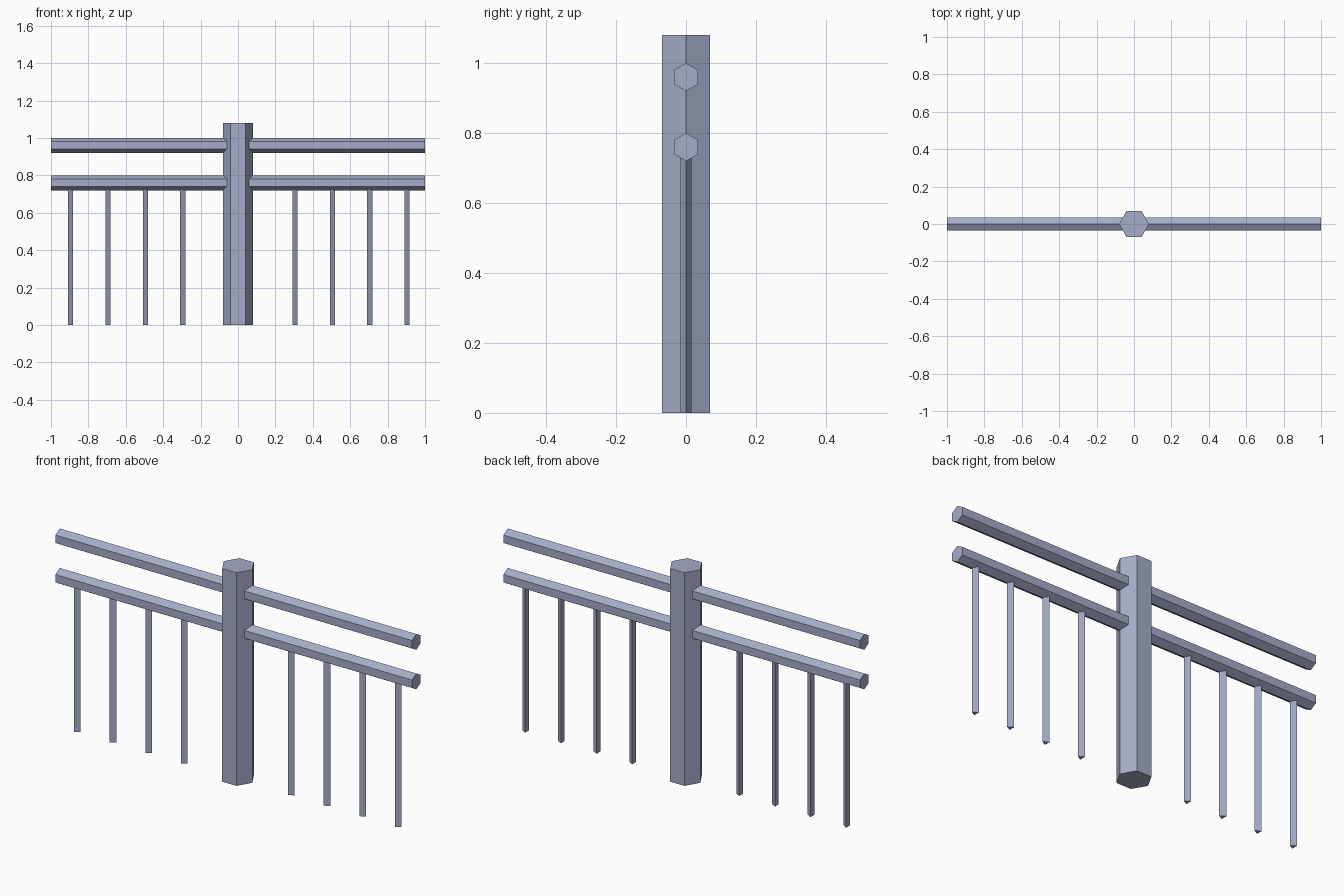
import bpy
import math

if "Cube" in bpy.data.objects:
    bpy.data.objects.remove(bpy.data.objects["Cube"])

paint = bpy.data.materials.new("blue_grey_paint")
paint.diffuse_color = (0.38, 0.41, 0.58, 1.0)
paint.use_nodes = True
paint.node_tree.nodes["Principled BSDF"].inputs["Base Color"].default_value = paint.diffuse_color


def prism(name, sides, radius, length, location, rotation=(0, 0, 0), first_angle=0.0):
    """Flat-faced prism along local z, with a corner at first_angle."""
    ring = [(radius * math.cos(first_angle + 2 * math.pi * i / sides),
             radius * math.sin(first_angle + 2 * math.pi * i / sides)) for i in range(sides)]
    verts = [(x, y, z) for z in (-length / 2, length / 2) for x, y in ring]
    faces = [tuple(reversed(range(sides))), tuple(range(sides, 2 * sides))]
    for i in range(sides):
        j = (i + 1) % sides
        faces.append((i, j, sides + j, sides + i))
    mesh = bpy.data.meshes.new(name)
    mesh.from_pydata(verts, [], faces)
    mesh.materials.append(paint)
    obj = bpy.data.objects.new(name, mesh)
    obj.location = location
    obj.rotation_euler = rotation
    bpy.context.collection.objects.link(obj)
    return obj


# Central hexagonal post, corners pointing along x
prism("post", 6, 0.08, 1.08, (0, 0, 0.54))

# Two hexagonal rails through the post, corners pointing up and down
for name, z in (("upper_rail", 0.96), ("lower_rail", 0.76)):
    prism(name, 6, 0.04, 2.0, (0, 0, z), (0, math.pi / 2, 0))

# Three-sided balusters, all with one corner towards +x
baluster_top = 0.74
for side, sign in (("left", -1), ("right", 1)):
    for i in range(4):
        x = sign * (0.3 + 0.2 * i)
        prism(f"baluster_{side}_{i + 1}", 3, 0.018, baluster_top, (x, 0, baluster_top / 2))
